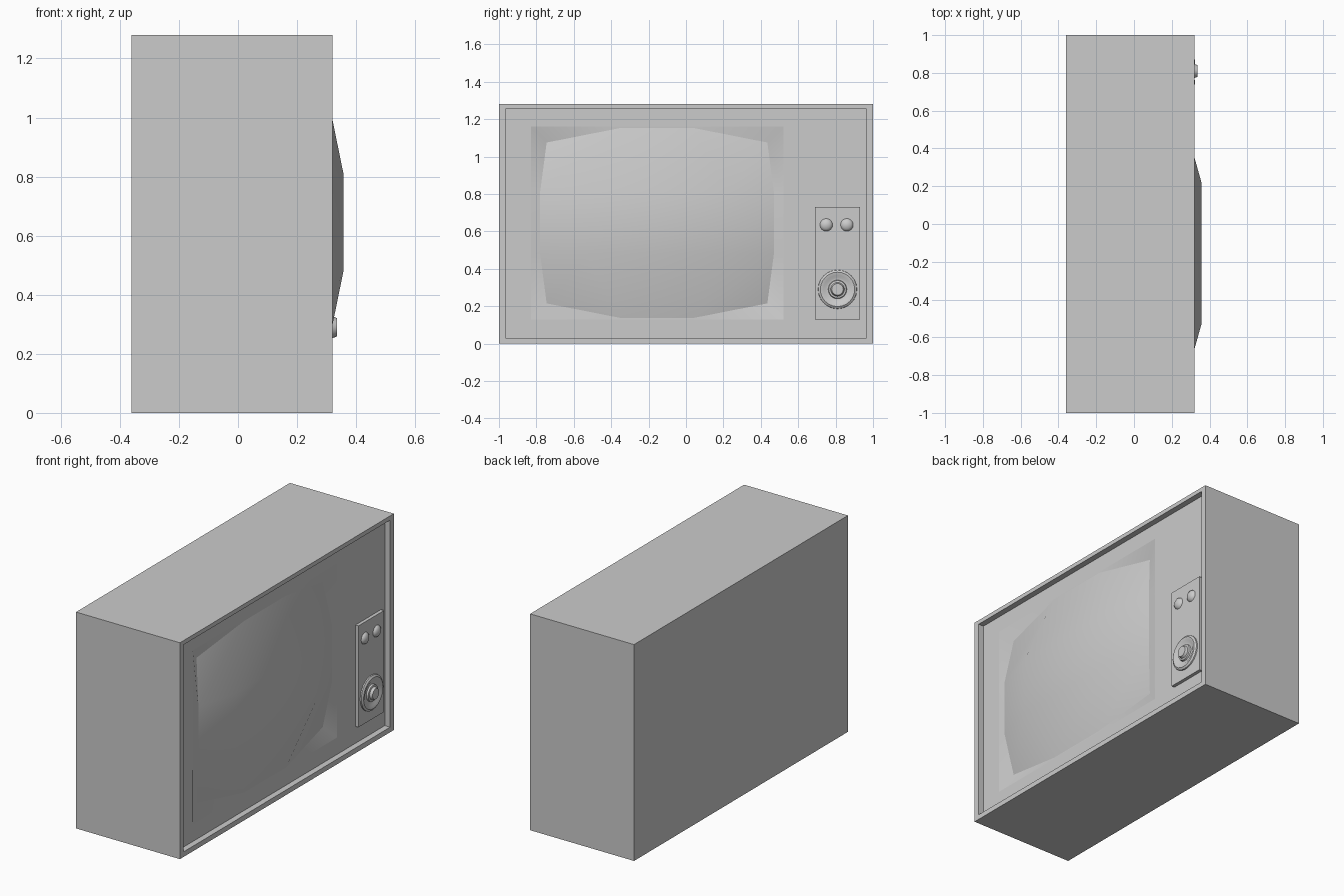
import bpy, bmesh, math

if "Cube" in bpy.data.objects:
    bpy.data.objects.remove(bpy.data.objects["Cube"])

PANEL = 0.285                       # depth of the recessed front panel
CY, CZ = -0.155, 0.645              # screen centre


def finish(bm, name, angle=None):
    bmesh.ops.remove_doubles(bm, verts=bm.verts, dist=1e-5)
    bmesh.ops.recalc_face_normals(bm, faces=bm.faces)
    me = bpy.data.meshes.new(name)
    bm.to_mesh(me)
    bm.free()
    ob = bpy.data.objects.new(name, me)
    bpy.context.collection.objects.link(ob)
    if angle:
        bpy.context.view_layer.objects.active = ob
        ob.select_set(True)
        bpy.ops.object.shade_smooth_by_angle(angle=math.radians(angle))
        ob.select_set(False)
    return ob


def skin(bm, rings, cap_first=False, cap_last=False):
    loops = [[bm.verts.new(p) for p in r] for r in rings]
    for a, b in zip(loops, loops[1:]):
        for i in range(len(a)):
            j = (i + 1) % len(a)
            bm.faces.new((a[i], a[j], b[j], b[i]))
    if cap_first:
        bm.faces.new(loops[0][::-1])
    if cap_last:
        bm.faces.new(loops[-1])
    return loops


def rect(x, y0, y1, z0, z1):
    return [(x, y0, z0), (x, y1, z0), (x, y1, z1), (x, y0, z1)]


def lathe(name, y, z, profile, n=24):
    bm = bmesh.new()
    skin(bm, [[(x, y + r * math.cos(2 * math.pi * i / n), z + r * math.sin(2 * math.pi * i / n))
               for i in range(n)] for x, r in profile], True, True)
    return finish(bm, name, 35)


# Cabinet: closed back, thin rim, recessed panel with screen opening
bm = bmesh.new()
skin(bm, [rect(-0.36, -1, 1, 0, 1.28), rect(0.32, -1, 1, 0, 1.28),
          rect(0.32, -0.965, 0.965, 0.03, 1.255), rect(PANEL, -0.965, 0.965, 0.03, 1.255),
          rect(PANEL, -0.83, 0.52, 0.13, 1.16)], cap_first=True)
finish(bm, "cabinet")


# Bulging screen: 4 x 4 control points with barrel-shaped edges
def screen_point(i, j):
    sy, sz = (-1 if i < 2 else 1), (-1 if j < 2 else 1)
    ey, ez = i in (0, 3), j in (0, 3)
    if ey and ez:
        x, dy, dz = 0.25, 0.59, 0.43
    elif ey:
        x, dy, dz = 0.287, 0.625, 0.165
    elif ez:
        x, dy, dz = 0.287, 0.195, 0.508
    else:
        x, dy, dz = 0.357, 0.375, 0.165
    return (x, CY + sy * dy, CZ + sz * dz)


bm = bmesh.new()
grid = [[bm.verts.new(screen_point(i, j)) for j in range(4)] for i in range(4)]
for i in range(3):
    for j in range(3):
        bm.faces.new((grid[i][j], grid[i + 1][j], grid[i + 1][j + 1], grid[i][j + 1]))
finish(bm, "screen", 60)

# Sloping surround between the panel opening and the screen edge
edge = [(i, 0) for i in range(3)] + [(3, j) for j in range(3)] + \
       [(i, 3) for i in (3, 2, 1)] + [(0, j) for j in (3, 2, 1)]
inner = [screen_point(i, j) for i, j in edge]
outer = []
for (i, j), p in zip(edge, inner):
    y = -0.83 if i == 0 else 0.52 if i == 3 else p[1]
    z = 0.13 if j == 0 else 1.16 if j == 3 else p[2]
    outer.append((PANEL, y, z))
bm = bmesh.new()
skin(bm, [outer, inner])
finish(bm, "screen_surround", 40)

# Control plate
bm = bmesh.new()
skin(bm, [rect(PANEL - 0.005, 0.69, 0.93, 0.13, 0.73),
          rect(0.305, 0.69, 0.93, 0.13, 0.73)], True, True)
finish(bm, "control_plate")

# Tuning dial with central knob
lathe("tuning_dial", 0.81, 0.29,
      [(0.30, 0.105), (0.312, 0.103), (0.319, 0.092), (0.316, 0.075), (0.308, 0.062),
       (0.308, 0.05), (0.318, 0.047), (0.32, 0.037), (0.335, 0.031)])

# Pair of small domed buttons
for k, y in enumerate((0.75, 0.86)):
    lathe(f"button_{k + 1}", y, 0.635,
          [(0.303, 0.035), (0.312, 0.031), (0.319, 0.021), (0.323, 0.007)], 16)
